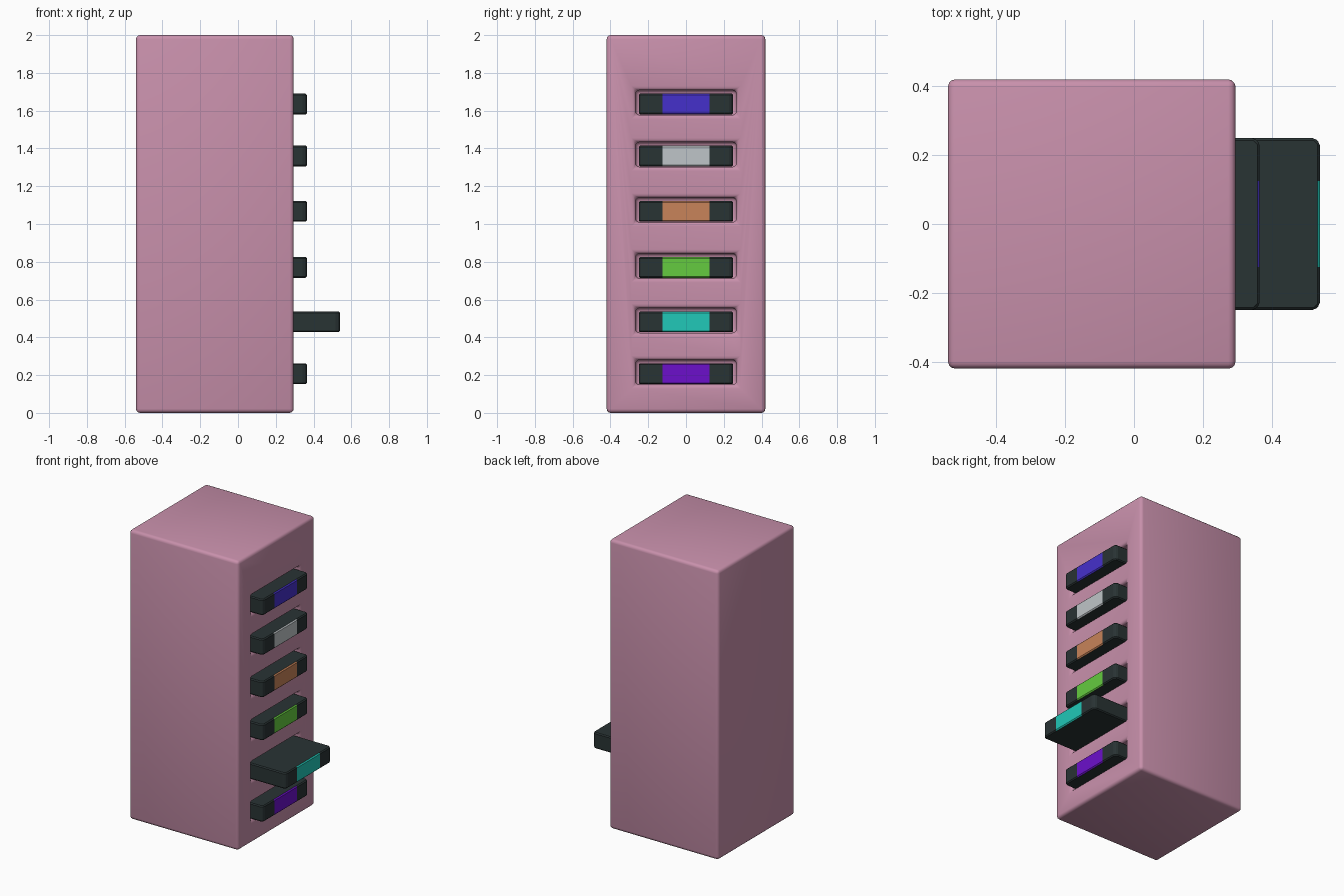
import bpy, bmesh
from mathutils import Vector

if "Cube" in bpy.data.objects:
    bpy.data.objects.remove(bpy.data.objects["Cube"])

BACK, FRONT = -0.54, 0.295      # x of the cabinet's back and slotted face
# z centre, outer x, label colour of each cartridge
BAYS = [
    (1.635, 0.365, (0.06, 0.03, 0.60)),
    (1.360, 0.365, (0.52, 0.56, 0.58)),
    (1.067, 0.365, (0.58, 0.23, 0.10)),
    (0.770, 0.365, (0.13, 0.60, 0.05)),
    (0.482, 0.540, (0.015, 0.58, 0.48)),
    (0.207, 0.365, (0.15, 0.005, 0.60)),
]


def material(name, rgb):
    m = bpy.data.materials.new(name)
    m.diffuse_color = (*rgb, 1)
    m.use_nodes = True
    m.node_tree.nodes["Principled BSDF"].inputs["Base Color"].default_value = m.diffuse_color
    return m


def add_box(bm, lo, hi):
    lo, hi = Vector(lo), Vector(hi)
    verts = bmesh.ops.create_cube(bm, size=1)["verts"]
    for v in verts:
        v.co = (lo + hi) / 2 + v.co * (hi - lo)


def make_object(name, bm, *mats):
    mesh = bpy.data.meshes.new(name)
    bm.to_mesh(mesh)
    bm.free()
    ob = bpy.data.objects.new(name, mesh)
    bpy.context.collection.objects.link(ob)
    for m in mats:
        mesh.materials.append(m)
    return ob


pink = material("pink_shell", (0.58, 0.28, 0.41))
dark = material("dark_plastic", (0.022, 0.033, 0.034))

# Slot cutters, one per bay
bm = bmesh.new()
for z, _, _ in BAYS:
    add_box(bm, (-0.22, -0.267, z - 0.058), (FRONT + 0.1, 0.267, z + 0.074))
cutter = make_object("slot_cutter", bm)
cutter.hide_render = True
cutter.hide_viewport = True

# Cabinet with rounded edges and softened slot rims
bm = bmesh.new()
add_box(bm, (BACK, -0.42, 0), (FRONT, 0.42, 2))
cabinet = make_object("cabinet", bm, pink)
cut = cabinet.modifiers.new("slots", 'BOOLEAN')
cut.object = cutter
cut.operation = 'DIFFERENCE'
cut.solver = 'EXACT'
bev = cabinet.modifiers.new("rounding", 'BEVEL')
bev.width = 0.023
bev.segments = 3
bev.limit_method = 'ANGLE'
bpy.context.view_layer.objects.active = cabinet
cabinet.select_set(True)
for mod in ("slots", "rounding"):
    bpy.ops.object.modifier_apply(modifier=mod)
bpy.ops.object.shade_smooth_by_angle(angle=0.7)
bpy.data.objects.remove(cutter)


def cartridge(index, z, outer, rgb):
    bm = bmesh.new()
    add_box(bm, (outer - 0.5, -0.25, z - 0.055), (outer, 0.25, z + 0.055))
    # chamfered upright corners, then a fine bevel around every edge
    upright = [e for e in bm.edges if abs(e.verts[0].co.z - e.verts[1].co.z) > 0.05]
    bmesh.ops.bevel(bm, geom=upright, offset=0.016, segments=1, affect='EDGES')
    bmesh.ops.bevel(bm, geom=bm.edges[:], offset=0.007, segments=1, affect='EDGES')
    # label strip on the middle of the outer end
    for y in (-0.125, 0.125):
        bmesh.ops.bisect_plane(bm, geom=bm.verts[:] + bm.edges[:] + bm.faces[:],
                               plane_co=(0, y, 0), plane_no=(0, 1, 0))
    for f in bm.faces:
        c = f.calc_center_median()
        if c.x > outer - 0.008 and abs(c.y) < 0.12:
            f.material_index = 1
    make_object(f"cartridge_{index}", bm, dark, material(f"label_{index}", rgb))


# Six cartridges, one pulled out
for i, (z, outer, rgb) in enumerate(BAYS, 1):
    cartridge(i, z, outer, rgb)
